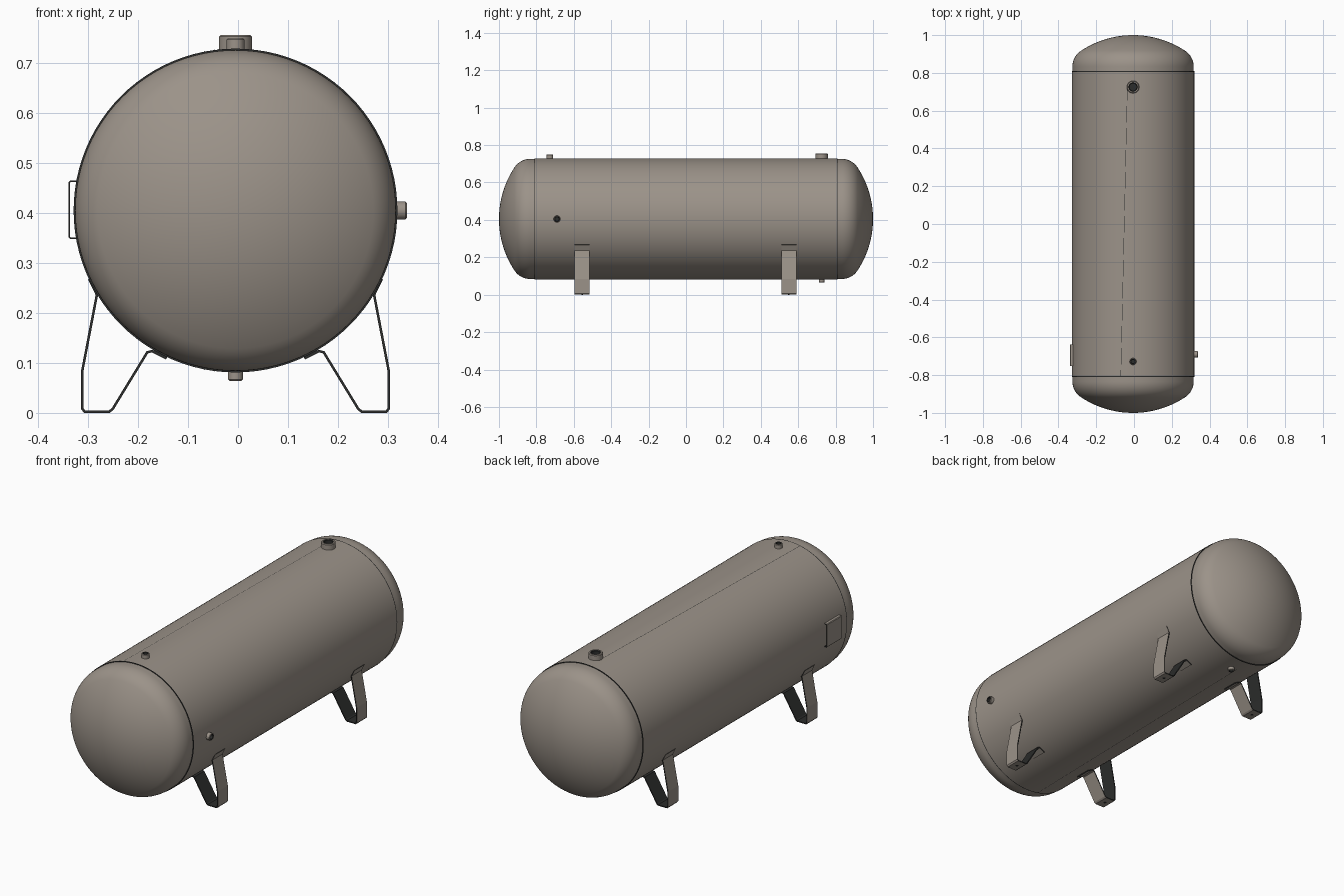
import bpy, bmesh, math
from mathutils import Vector

if "Cube" in bpy.data.objects:
    bpy.data.objects.remove(bpy.data.objects["Cube"])

CX, CZ, R = -0.005, 0.405, 0.324      # tank axis and shell radius
SHELL_END = 0.81


def make_material(name, rgb):
    m = bpy.data.materials.new(name)
    m.use_nodes = True
    m.diffuse_color = (*rgb, 1)
    m.node_tree.nodes["Principled BSDF"].inputs["Base Color"].default_value = (*rgb, 1)
    return m


MATERIALS = [make_material("warm grey paint", (0.33, 0.29, 0.25)),
             make_material("dark steel", (0.025, 0.026, 0.025))]
PAINT, DARK = 0, 1


def finish(name, bm, smooth=True):
    bmesh.ops.recalc_face_normals(bm, faces=bm.faces)
    mesh = bpy.data.meshes.new(name)
    bm.to_mesh(mesh)
    bm.free()
    for m in MATERIALS:
        mesh.materials.append(m)
    obj = bpy.data.objects.new(name, mesh)
    bpy.context.collection.objects.link(obj)
    if smooth:
        bpy.ops.object.select_all(action='DESELECT')
        obj.select_set(True)
        bpy.context.view_layer.objects.active = obj
        bpy.ops.object.shade_smooth_by_angle(angle=math.radians(30))
    return obj


def lathe(name, profile, origin, direction, segments=32, dark=()):
    """Spin (radius, height) points about a direction; dark lists the dark bands."""
    bm = bmesh.new()
    rings = []
    for r, h in profile:
        if r < 1e-6:
            rings.append([bm.verts.new((0, 0, h))] * segments)
        else:
            angles = [math.tau * i / segments for i in range(segments)]
            rings.append([bm.verts.new((r * math.cos(a), r * math.sin(a), h)) for a in angles])
    for band, (low, high) in enumerate(zip(rings, rings[1:])):
        for i in range(segments):
            j = (i + 1) % segments
            corners = list(dict.fromkeys((low[i], low[j], high[j], high[i])))
            bm.faces.new(corners).material_index = DARK if band in dark else PAINT
    obj = finish(name, bm)
    obj.location = origin
    obj.rotation_euler = Vector(direction).to_track_quat('Z', 'Y').to_euler()
    return obj


def ribbon(name, path, thickness, y, width, mirror=1):
    """Bent flat bar: painted outer face, dark inner face and edges."""
    pts = [Vector(p) for p in path]
    bm = bmesh.new()
    stations = []
    for i, p in enumerate(pts):
        normals = []
        for a, b in ((i - 1, i), (i, i + 1)):
            if a >= 0 and b < len(pts):
                d = (pts[b] - pts[a]).normalized()
                normals.append(Vector((-d.y, d.x)))
        n = sum(normals, Vector((0, 0))).normalized()
        q = p - n * thickness / max(n.dot(normals[0]), 0.5)
        stations.append([bm.verts.new((CX + mirror * v.x, y + s * width / 2, v.y))
                         for v, s in ((p, -1), (p, 1), (q, 1), (q, -1))])
    for a, b in zip(stations, stations[1:]):
        for k in range(4):
            f = bm.faces.new((a[k], a[(k + 1) % 4], b[(k + 1) % 4], b[k]))
            f.material_index = PAINT if k == 0 else DARK
    for end in (stations[0], stations[-1]):
        bm.faces.new(end).material_index = DARK
    return finish(name, bm, smooth=False)


# Shell with dark weld line close to each end
weld = 0.004
lathe("tank_shell",
      [(R - 0.006, -SHELL_END), (R, -SHELL_END), (R, weld - SHELL_END),
       (R, SHELL_END - weld), (R, SHELL_END), (R - 0.006, SHELL_END)],
      (CX, 0, CZ), (0, 1, 0), 96, dark=(0, 1, 3, 4))

# Dished heads: straight flange, tight knuckle, shallow crown
head_r, knuckle, crown = 0.321, 0.1, 0.5
ring = head_r - knuckle
tangent = math.asin(ring / (crown - knuckle))
knuckle_h = 1 - crown + (crown - knuckle) * math.cos(tangent)
head = [(head_r, SHELL_END - 0.02)]
for i in range(11):
    a = math.pi / 2 + (tangent - math.pi / 2) * i / 10
    head.append((ring + knuckle * math.sin(a), knuckle_h + knuckle * math.cos(a)))
for i in range(1, 11):
    a = tangent * (1 - i / 10)
    head.append((crown * math.sin(a), 1 - crown + crown * math.cos(a)))
for name, side in (("front_head", -1), ("back_head", 1)):
    lathe(name, head, (CX, 0, CZ), (0, side, 0), 96)


# Threaded ports: collar, rim and dark bore
def port(name, y, direction, radius, height):
    top = R + height
    bore = radius * 0.62
    lathe(name, [(radius, R - 0.02), (radius, top - 0.003), (radius - 0.003, top),
                 (bore + 0.003, top), (bore, top - 0.003), (bore, R + 0.001), (0, R + 0.001)],
          (CX, y, CZ), direction, 32, dark=(3, 4, 5))


port("back_top_port", 0.725, (0, 0, 1), 0.033, 0.027)
port("front_top_port", -0.728, (0, 0, 1), 0.018, 0.021)
port("left_side_port", -0.69, (1, 0, 0), 0.018, 0.019)
port("bottom_drain_port", 0.725, (0, 0, -1), 0.015, 0.017)

# Four bent strap legs with pads against the shell
leg_path = [(0.295, 0.267), (0.280, 0.236), (0.309, 0.085), (0.309, 0.007), (0.303, 0.0),
            (0.252, 0.0), (0.244, 0.006), (0.175, 0.119), (0.167, 0.121), (0.139, 0.107)]
for end, y in (("front", -0.555), ("back", 0.55)):
    for side, s in (("left", 1), ("right", -1)):
        ribbon(f"{end}_{side}_leg", leg_path, 0.005, y, 0.08, s)
        # Bolt hole under the foot
        lathe(f"{end}_{side}_foot_hole", [(0.008, 0), (0, 0.0005)],
              (CX + s * 0.277, y, 0), (0, 0, -1), 16, dark=(0,))

# Nameplate bracket on the right side
plate_path = [(0.318, 0.465), (0.331, 0.465), (0.334, 0.462),
              (0.334, 0.351), (0.331, 0.348), (0.318, 0.348)]
ribbon("nameplate_bracket", plate_path, 0.003, -0.695, 0.115, -1)

# Lengthwise seams along the top and bottom of the shell
for name, s in (("top_seam", 1), ("bottom_seam", -1)):
    bm = bmesh.new()
    corners = []
    for x, y in ((-0.070, -SHELL_END), (-0.035, 0.73)):
        for dx in (-0.001, 0.001):
            u = x + dx - CX
            corners.append(bm.verts.new((x + dx, y, CZ + s * (math.sqrt(R * R - u * u) + 0.0008))))
    a, b, c, d = corners
    bm.faces.new((a, b, d, c)).material_index = DARK
    finish(name, bm, smooth=False)
